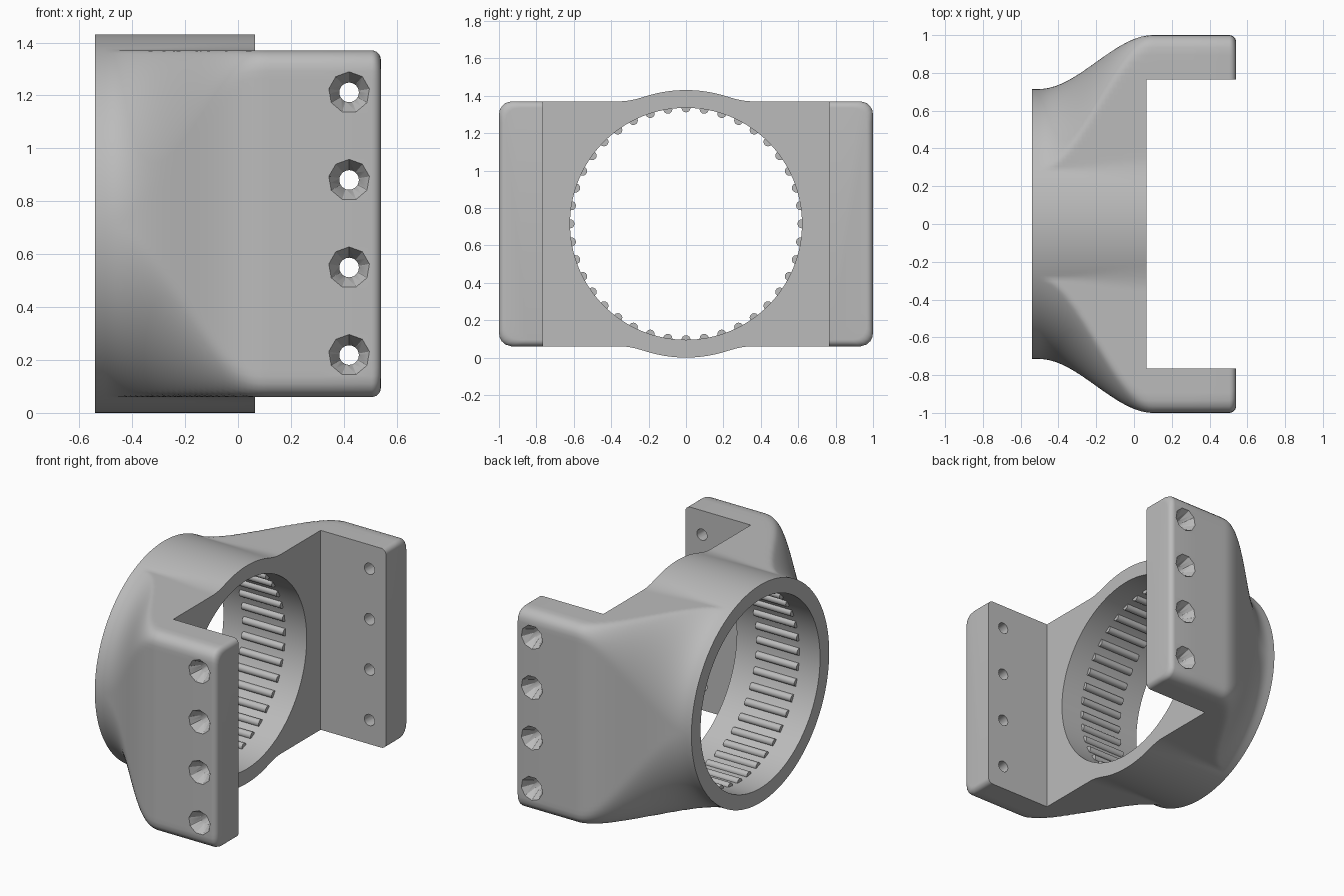
import bpy, bmesh, math
from mathutils import Matrix, Vector

if "Cube" in bpy.data.objects:
    bpy.data.objects.remove(bpy.data.objects["Cube"])

CZ = 0.715            # height of the bore axis
RING, BORE = 0.715, 0.62
BACK, FACE, TIP = -0.54, 0.065, 0.54
ARM_W, ARM_H = 1.0, 0.655

grey = bpy.data.materials.new("plain_grey")
grey.use_nodes = True
colour = (0.5, 0.5, 0.5, 1)
grey.diffuse_color = colour
grey.node_tree.nodes["Principled BSDF"].inputs["Base Color"].default_value = colour


def make_object(name, bm):
    bmesh.ops.recalc_face_normals(bm, faces=bm.faces)
    mesh = bpy.data.meshes.new(name)
    bm.to_mesh(mesh)
    bm.free()
    mesh.materials.append(grey)
    obj = bpy.data.objects.new(name, mesh)
    bpy.context.collection.objects.link(obj)
    return obj


def add_rod(bm, centre, r1, r2, length, axis, sides):
    turn = Vector((0, 0, 1)).rotation_difference(Vector(axis)).to_matrix().to_4x4()
    bmesh.ops.create_cone(bm, cap_ends=True, segments=sides, radius1=r1, radius2=r2,
                          depth=length, matrix=Matrix.Translation(centre) @ turn)


def cut(target, cutter):
    mod = target.modifiers.new("cut", 'BOOLEAN')
    mod.operation, mod.solver, mod.object = 'DIFFERENCE', 'EXACT', cutter
    activate(target)
    bpy.ops.object.modifier_apply(modifier=mod.name)
    bpy.data.objects.remove(cutter)


def activate(obj):
    bpy.ops.object.select_all(action='DESELECT')
    obj.select_set(True)
    bpy.context.view_layer.objects.active = obj


def lerp(a, b, t):
    return a + (b - a) * t


def box_reach(angle, w, h, r):
    """Distance from the centre to a rounded rectangle along an angle."""
    c, s = abs(math.cos(angle)), abs(math.sin(angle))
    d = min(w / max(c, 1e-6), h / max(s, 1e-6))
    a, b = w - r, h - r
    if d * c > a and d * s > b:
        along = a * c + b * s
        d = along + math.sqrt(max(0, along * along - a * a - b * b + r * r))
    return d


def section_reach(angle, x):
    t = min(1, max(0, (x + 0.5) / 0.6))
    t = t * t * (3 - 2 * t)
    w, h, r = lerp(RING, ARM_W, t), lerp(RING, ARM_H, t), lerp(RING, 0.07, t)
    # rounded lip at the arm tips
    lip = 0.035
    u = max(0, x - (TIP - lip))
    inset = lip - math.sqrt(max(0, lip * lip - u * u))
    d = box_reach(angle, w - inset, h - inset, r)
    d = min(d, ARM_H / max(abs(math.sin(angle)), 1e-6))
    # soft blend between the flared block and the round collar
    k = 0.03 * t + 1e-5
    m = max(k - abs(d - RING), 0) / k
    return max(d, RING) + m * m * k / 4 if x < 0.3 else d


# flared body: round collar growing into a wide rounded block
N = 288
stations = [lerp(BACK, 0.12, i / 32) for i in range(33)] + [0.29, 0.31]
stations += [TIP - 0.035 + 0.035 * math.sin(i * math.pi / 12) for i in range(7)]
bm = bmesh.new()
rings = []
for x in stations:
    ring = []
    for i in range(N):
        a = 2 * math.pi * i / N
        d = section_reach(a, x)
        ring.append(bm.verts.new((x, d * math.cos(a), CZ + d * math.sin(a))))
    rings.append(ring)
for p, q in zip(rings, rings[1:]):
    for i in range(N):
        j = (i + 1) % N
        bm.faces.new((p[i], p[j], q[j], q[i]))
bm.faces.new(rings[0])
bm.faces.new(rings[-1])
body = make_object("bracket_body", bm)

# gap between the two arms
bm = bmesh.new()
bmesh.ops.create_cube(bm, size=1, matrix=Matrix.Translation((FACE + 0.5, 0, CZ))
                      @ Matrix.Diagonal((1, 1.53, 2, 1)))
cut(body, make_object("arm_gap_cutter", bm))

# round bore
bm = bmesh.new()
add_rod(bm, (0, 0, CZ), BORE, BORE, 3, (1, 0, 0), 128)
cut(body, make_object("bore_cutter", bm))

# countersunk screw holes through both arms
HOLE_X, SINK = 0.42, 0.07
hole_heights = [CZ + step * 0.331 for step in (-1.5, -0.5, 0.5, 1.5)]
bm = bmesh.new()
for z in hole_heights:
    add_rod(bm, (HOLE_X, 0, z), 0.037, 0.037, 3, (0, 1, 0), 24)
cut(body, make_object("screw_hole_cutter", bm))
bm = bmesh.new()
for z in hole_heights:
    for side in (-1, 1):
        add_rod(bm, (HOLE_X, side * ARM_W, z), 0.037, 0.119, 2 * SINK, (0, side, 0), 9)
cut(body, make_object("countersink_cutter", bm))

# grip ribs around the bore
bm = bmesh.new()
for i in range(40):
    a = 2 * math.pi * i / 40
    add_rod(bm, (-0.24, BORE * math.cos(a), CZ + BORE * math.sin(a)),
            0.024, 0.024, 0.3, (1, 0, 0), 16)
ribs = make_object("grip_ribs", bm)

for obj in (body, ribs):
    activate(obj)
    bpy.ops.object.shade_smooth_by_angle(angle=math.radians(30))
